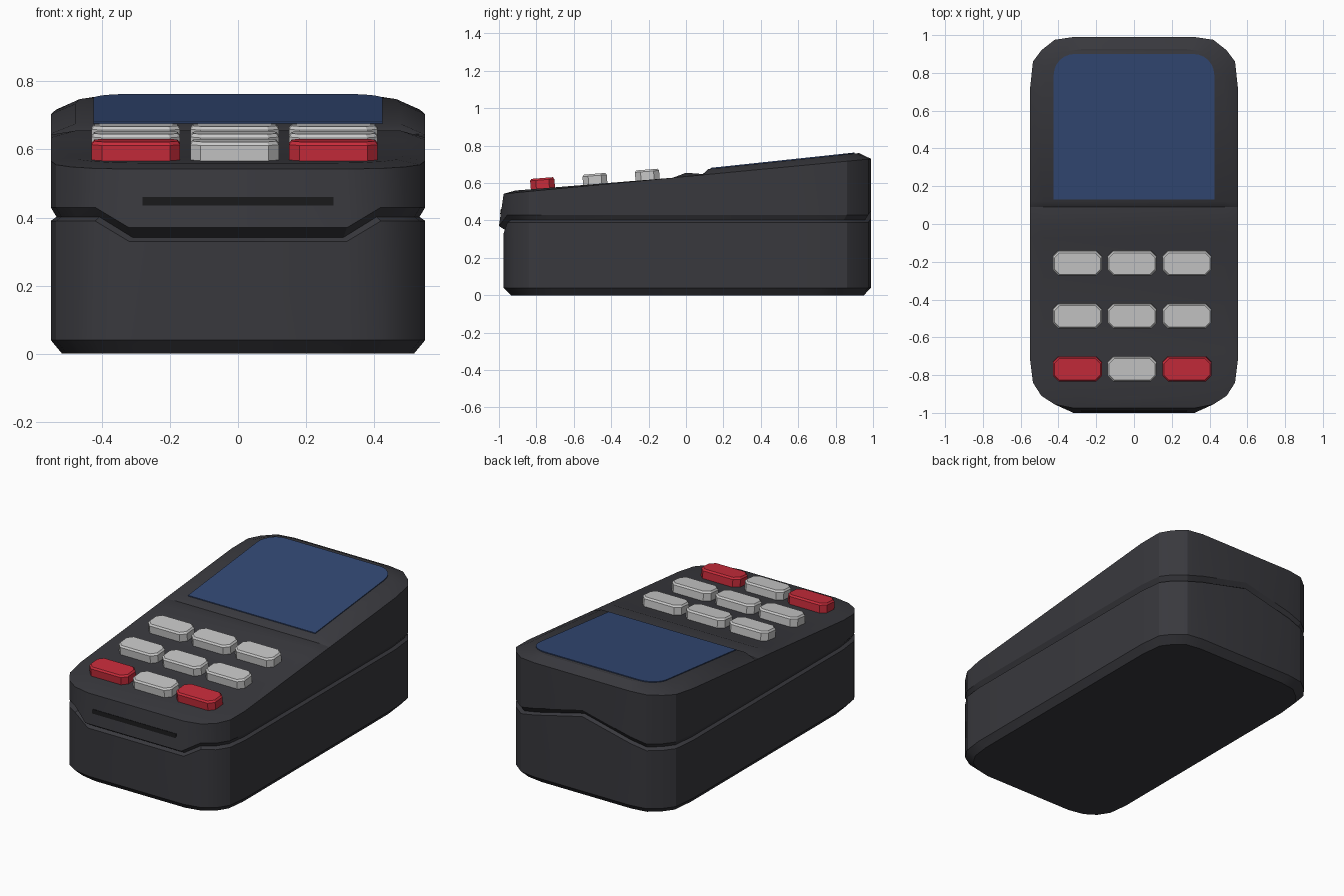
import bpy, bmesh, math
from mathutils import Matrix, Vector

if "Cube" in bpy.data.objects:
    bpy.data.objects.remove(bpy.data.objects["Cube"])


def material(name, rgb):
    m = bpy.data.materials.new(name)
    m.diffuse_color = (*rgb, 1)
    m.use_nodes = True
    m.node_tree.nodes["Principled BSDF"].inputs["Base Color"].default_value = m.diffuse_color
    return m


BODY = material("charcoal plastic", (0.040, 0.040, 0.047))
DARK = material("black slot", (0.009, 0.009, 0.010))
GLASS = material("blue screen", (0.033, 0.066, 0.175))
WHITE = material("light grey key", (0.58, 0.58, 0.58))
RED = material("red key", (0.58, 0.025, 0.043))


def loft(name, rings, mat, strip_caps=False, smooth=False):
    """Skin stacked closed rings of equal length and cap both ends."""
    bm = bmesh.new()
    vs = [[bm.verts.new(p) for p in r] for r in rings]
    n = len(rings[0])
    for a, b in zip(vs, vs[1:]):
        for i in range(n):
            j = (i + 1) % n
            bm.faces.new((a[i], a[j], b[j], b[i]))
    for r in (vs[0], vs[-1]):
        if strip_caps:  # cross strips between mirrored points
            for i in range(n // 2):
                quad = [r[i], r[i + 1], r[n - i - 1], r[(n - i) % n]]
                bm.faces.new(list(dict.fromkeys(quad)))
        else:
            bm.faces.new(r)
    bmesh.ops.recalc_face_normals(bm, faces=bm.faces)
    me = bpy.data.meshes.new(name)
    bm.to_mesh(me)
    bm.free()
    me.materials.append(mat)
    ob = bpy.data.objects.new(name, me)
    bpy.context.collection.objects.link(ob)
    if smooth:
        bpy.ops.object.select_all(action='DESELECT')
        ob.select_set(True)
        bpy.context.view_layer.objects.active = ob
        bpy.ops.object.shade_smooth_by_angle(angle=math.radians(25))
    return ob


def interp(pts, t):
    for (a, za), (b, zb) in zip(pts, pts[1:]):
        if t <= b:
            return za + (zb - za) * (t - a) / (b - a)
    return pts[-1][1]


# Heights: top deck along y, and parting line around the body
DECK = [(-1, .553), (-.07, .628), (0, .655), (.09, .648), (.12, .675), (.9, .758), (1, .765)]


def seam(x, y):
    if y < -.9:
        return interp([(0, .35), (.32, .35), (.42, .41)], abs(x))
    if y > .9:
        return interp([(0, .51), (.42, .41)], abs(x))
    return .41


# Body outline: right half from front centre to back centre, then mirrored
half = [(0, -.975), (.32, -.975), (.42, -.955), (.49, -.91), (.535, -.84), (.55, -.72),
        (.55, -.07), (.55, 0), (.55, .09), (.55, .12),
        (.55, .72), (.535, .86), (.49, .92), (.42, .975), (.32, .99), (0, .99)]
outline = half + [(-x, y) for x, y in half[-2:0:-1]]


def lip(x, y):  # the upper shell juts out at the middle of the front
    return y - .025 if y < -.9 and abs(x) < .33 else y


def inner(x, y):  # inset outline of the top deck
    return x * .87, (y if abs(y) < .5 else y * .935)


rings = [
    [(x * .94, y * .96, 0) for x, y in outline],
    [(x, y, .04) for x, y in outline],
    [(x, y, seam(x, y) - .02) for x, y in outline],
    [(x * .97, y * .98, seam(x, y) - .008) for x, y in outline],
    [(x, lip(x, y), seam(x, y) + .02) for x, y in outline],
    [(x, y, .635 + .095 * y) for x, y in outline],
    [(*p, interp(DECK, p[1])) for p in (inner(x, y) for x, y in outline)],
]
loft("terminal_body", rings, BODY, strip_caps=True, smooth=True)

# Screen: plate with rounded far corners lying on the raised deck
arc = [(.315 + .11 * math.cos(math.radians(a)), .79 + .11 * math.sin(math.radians(a)))
       for a in range(0, 91, 15)]
right = [(.425, .13)] + arc
shape = right + [(-x, y) for x, y in reversed(right)]
loft("screen", [[(x, y, interp(DECK, .12) + .1064 * (y - .12) + d) for x, y in shape]
                for d in (-.003, .005)], GLASS)

# Card slot: thin dark plate on the sloping front
tilt = Matrix.Translation((0, -.989, .4475)) @ Matrix.Rotation(-.145, 4, 'X')
loft("card_slot", [[tilt @ Vector((x, y, z)) for x, z in
                    ((-.28, -.0125), (.28, -.0125), (.28, .0125), (-.28, .0125))]
                   for y in (-.003, .005)], DARK)


# Keys: chamfered blocks tilted with the keypad
def octagon(w, d, c, z):
    q = [(w, -d + c), (w, d - c), (w - c, d), (-w + c, d),
         (-w, d - c), (-w, -d + c), (-w + c, -d), (w - c, -d)]
    return [Vector((x, y, z)) for x, y in q]


for row, y in enumerate((-.205, -.485, -.765)):
    for col, x in enumerate((-.30, -.01, .28)):
        place = (Matrix.Translation((x, y, interp(DECK, y)))
                 @ Matrix.Rotation(math.atan(.0806), 4, 'X'))
        layers = [octagon(.13, .065, .03, -.02), octagon(.13, .065, .03, .045),
                  octagon(.122, .057, .027, .055)]
        loft(f"key_{row + 1}_{col + 1}", [[place @ v for v in r] for r in layers],
             RED if row == 2 and col != 1 else WHITE)
